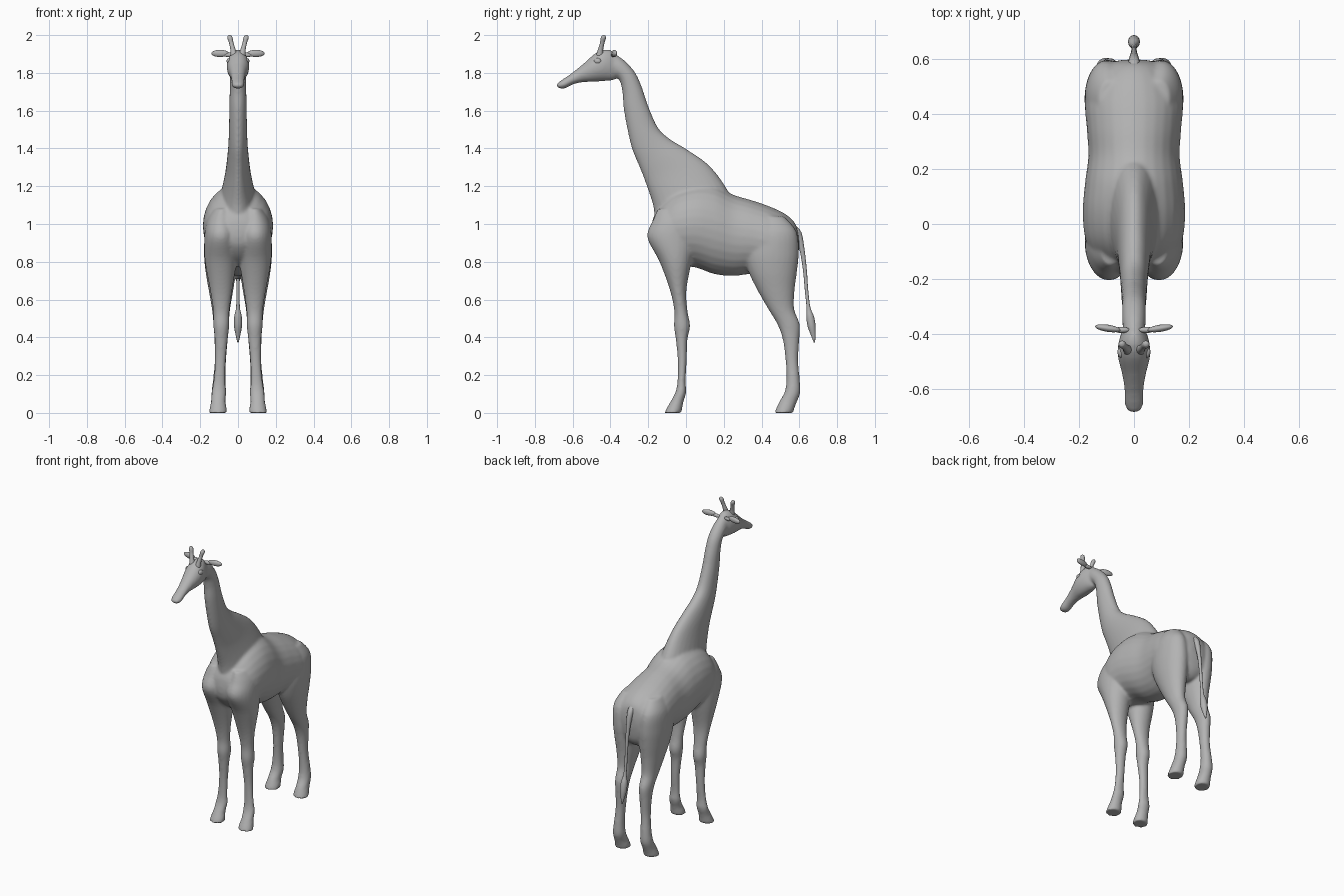
import bpy, bmesh, math
from mathutils import Vector

grey = bpy.data.materials.new("grey")
grey.diffuse_color = (0.45, 0.45, 0.45, 1)


def spline(rows, steps):
    """Catmull-Rom interpolation of parameter rows."""
    out = []
    for i in range(len(rows) - 1):
        p0, p1, p2 = rows[max(i - 1, 0)], rows[i], rows[i + 1]
        p3 = rows[min(i + 2, len(rows) - 1)]
        for s in range(steps):
            t = s / steps
            out.append([0.5 * (2 * b + (c - a) * t + (2 * a - 5 * b + 4 * c - d) * t * t
                               + (3 * b - a - 3 * c + d) * t ** 3)
                        for a, b, c, d in zip(p0, p1, p2, p3)])
    return out + [list(rows[-1])]


def loft(bm, rows, mirror=False, steps=5, sides=28):
    """Rows: y1, z1, y2, z2 (opposite outline points seen from the side), x1, x2."""
    for sign in ((1, -1) if mirror else (1,)):
        rings = []
        for y1, z1, y2, z2, x1, x2 in spline(rows, steps):
            mid = Vector(((x1 + x2) / 2, (y1 + y2) / 2, (z1 + z2) / 2))
            a = Vector((0, (y1 - y2) / 2, (z1 - z2) / 2))
            b = Vector(((x2 - x1) / 2, 0, 0))
            ring = []
            for k in range(sides):
                ang = 2 * math.pi * k / sides
                p = mid + a * math.cos(ang) + b * math.sin(ang)
                ring.append(bm.verts.new((p.x * sign, p.y, p.z)))
            rings.append(ring)
        faces = [bm.faces.new(rings[0]), bm.faces.new(rings[-1])]
        for r, q in zip(rings, rings[1:]):
            faces += [bm.faces.new((r[k], r[(k + 1) % sides], q[(k + 1) % sides], q[k]))
                      for k in range(sides)]
        bmesh.ops.recalc_face_normals(bm, faces=faces)


def finish(bm, name):
    me = bpy.data.meshes.new(name)
    bm.to_mesh(me)
    bm.free()
    ob = bpy.data.objects.new(name, me)
    bpy.context.collection.objects.link(ob)
    me.materials.append(grey)
    me.polygons.foreach_set("use_smooth", [True] * len(me.polygons))
    return ob


bm = bmesh.new()

# barrel: y, centre z, half height, half width
barrel = [(-.185, .95, .02, .02), (-.17, .96, .08, .09), (-.12, .97, .15, .145),
          (-.05, .98, .20, .178), (.05, .99, .22, .186), (.15, .97, .235, .178),
          (.25, .94, .215, .166), (.35, .93, .195, .172), (.45, .905, .185, .178),
          (.53, .88, .17, .15), (.58, .88, .12, .10), (.597, .89, .04, .04)]
loft(bm, [(y, z + h, y, z - h, -w, w) for y, z, h, w in barrel])

# withers and neck: front point, back point, half width
neck = [(-.16, .98, .27, 1.08, .12), (-.175, 1.10, .205, 1.205, .092),
        (-.215, 1.22, .118, 1.315, .068), (-.25, 1.31, 0, 1.398, .057),
        (-.285, 1.395, -.085, 1.45, .051), (-.308, 1.49, -.148, 1.51, .048),
        (-.33, 1.61, -.198, 1.62, .046), (-.337, 1.70, -.232, 1.72, .044),
        (-.355, 1.765, -.268, 1.80, .043), (-.40, 1.80, -.325, 1.865, .042),
        (-.44, 1.82, -.39, 1.91, .035)]
loft(bm, [r[:4] + (-r[4], r[4]) for r in neck])

# head: top point, bottom point, half width
head = [(-.375, 1.90, -.36, 1.80, .025), (-.40, 1.922, -.375, 1.765, .042),
        (-.44, 1.922, -.43, 1.757, .057), (-.485, 1.90, -.485, 1.753, .058),
        (-.545, 1.847, -.55, 1.75, .043), (-.61, 1.795, -.60, 1.738, .035),
        (-.655, 1.765, -.64, 1.718, .035), (-.68, 1.746, -.665, 1.717, .028),
        (-.687, 1.735, -.682, 1.725, .012)]
loft(bm, [r[:4] + (-r[4], r[4]) for r in head])

# legs: z, front y, back y, inner x, outer x
front_leg = [(1.08, -.15, .04, .04, .13), (1.02, -.175, .06, .015, .165),
             (.93, -.205, .06, .004, .178), (.80, -.14, .03, .008, .175),
             (.65, -.085, .002, .03, .148), (.54, -.062, .008, .045, .132),
             (.46, -.064, .022, .046, .130), (.39, -.054, .008, .054, .124),
             (.28, -.044, .004, .064, .122), (.17, -.045, -.002, .066, .130),
             (.11, -.056, .001, .063, .140), (.06, -.082, -.013, .066, .143),
             (.025, -.102, -.02, .060, .150), (0, -.114, -.024, .058, .155)]
hind_leg = [(1.04, .38, .52, .05, .13), (.96, .34, .585, .03, .172),
            (.85, .31, .597, .012, .180), (.75, .33, .588, .012, .172),
            (.65, .378, .575, .025, .155), (.55, .435, .573, .042, .138),
            (.47, .483, .602, .048, .130), (.39, .512, .600, .054, .125),
            (.28, .527, .594, .063, .123), (.18, .532, .602, .066, .132),
            (.11, .522, .605, .063, .140), (.06, .494, .588, .066, .143),
            (.025, .478, .574, .060, .150), (0, .468, .568, .058, .155)]
for leg in (front_leg, hind_leg):
    loft(bm, [(f, z, b, z, i, o) for z, f, b, i, o in leg], mirror=True)

# fuse the overlapping parts into one smooth skin
body = finish(bm, "body")
remesh = body.modifiers.new("fuse", 'REMESH')
remesh.mode = 'VOXEL'
remesh.voxel_size = 0.008
remesh.use_smooth_shade = True
smooth = body.modifiers.new("soften", 'SMOOTH')
smooth.factor = 0.5
smooth.iterations = 8
bpy.context.view_layer.objects.active = body
body.select_set(True)
for m in ("fuse", "soften"):
    bpy.ops.object.modifier_apply(modifier=m)

# tail with tuft: y, z, radius
bm = bmesh.new()
tail = [(.55, 1.0, .02), (.59, .955, .02), (.615, .86, .013), (.63, .75, .010),
        (.638, .65, .009), (.648, .56, .010), (.657, .51, .020), (.665, .46, .021),
        (.674, .41, .012), (.680, .372, .003)]
loft(bm, [(y - r, z - r * .1, y + r, z + r * .1, -r, r) for y, z, r in tail], sides=16)
finish(bm, "tail")

# horns: x, y, z, radius
bm = bmesh.new()
horn = [(.020, -.458, 1.89, .020), (.027, -.452, 1.925, .014), (.036, -.443, 1.96, .012),
        (.042, -.438, 1.983, .014), (.044, -.436, 1.996, .010), (.045, -.435, 2.0, .003)]
loft(bm, [(y - r, z, y + r, z, x - r, x + r) for x, y, z, r in horn], mirror=True, sides=16)
finish(bm, "horns")

# ears and eyes: squashed spheres on both sides
def blobs(name, centre, size, turn):
    b = bmesh.new()
    for s in (1, -1):
        vs = bmesh.ops.create_uvsphere(b, u_segments=20, v_segments=12, radius=1)["verts"]
        for v in vs:
            x, y, z = v.co.x * size[0], v.co.y * size[1], v.co.z * size[2]
            x, y = x * math.cos(turn) - y * math.sin(turn), x * math.sin(turn) + y * math.cos(turn)
            v.co = (s * (centre[0] + x), centre[1] + y, centre[2] + z)
    bmesh.ops.recalc_face_normals(b, faces=b.faces)
    finish(b, name)


blobs("ears", (.095, -.379, 1.903), (.047, .013, .019), .15)
blobs("ear_stalks", (.045, -.385, 1.895), (.03, .011, .012), 0)
blobs("eyes", (.047, -.468, 1.862), (.013, .02, .016), -.2)
